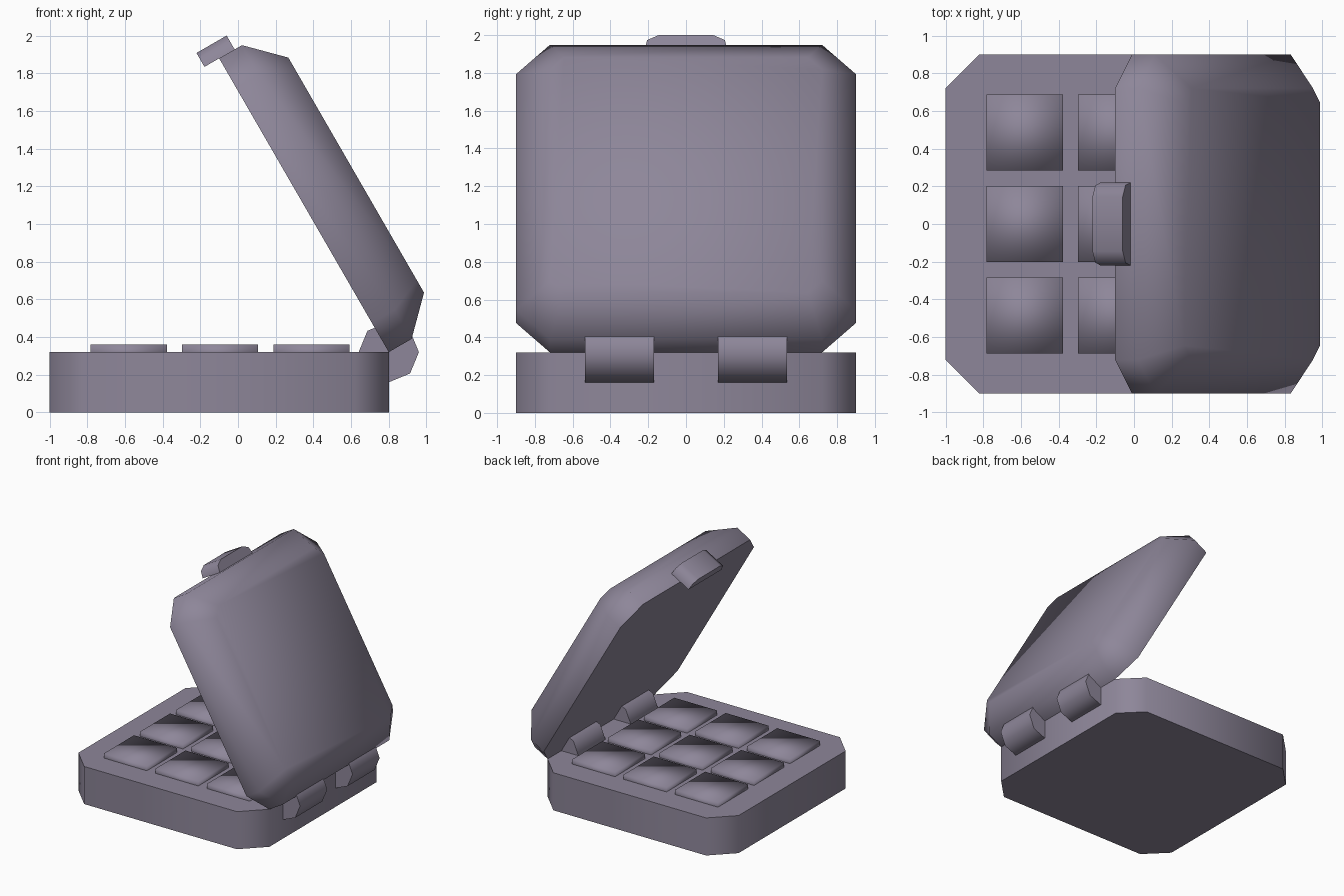
import bpy, bmesh, math
from mathutils import Matrix, Vector

cube = bpy.data.objects.get("Cube")
if cube:
    bpy.data.objects.remove(cube, do_unlink=True)

mauve = bpy.data.materials.new("mauve_grey")
mauve.use_nodes = True
colour = (0.27, 0.24, 0.32, 1)
mauve.diffuse_color = colour
mauve.node_tree.nodes["Principled BSDF"].inputs["Base Color"].default_value = colour


def loft(name, rings, matrix=Matrix(), angle=60):
    """Skin a stack of equal-sized closed rings and cap both ends."""
    bm = bmesh.new()
    loops = [[bm.verts.new(matrix @ Vector(p)) for p in ring] for ring in rings]
    count = len(rings[0])
    for a, b in zip(loops, loops[1:]):
        for i in range(count):
            j = (i + 1) % count
            bm.faces.new((a[i], a[j], b[j], b[i]))
    bm.faces.new(loops[0])
    bm.faces.new(loops[-1])
    bmesh.ops.recalc_face_normals(bm, faces=bm.faces)
    mesh = bpy.data.meshes.new(name)
    bm.to_mesh(mesh)
    bm.free()
    mesh.materials.append(mauve)
    obj = bpy.data.objects.new(name, mesh)
    bpy.context.collection.objects.link(obj)
    bpy.ops.object.select_all(action="DESELECT")
    obj.select_set(True)
    bpy.context.view_layer.objects.active = obj
    bpy.ops.object.shade_smooth_by_angle(angle=math.radians(angle))
    return obj


def chamfered_square(cx, half, cut, z):
    """Square outline with its four corners cut at 45 degrees."""
    k = half - cut
    corners = [(half, -k), (half, k), (k, half), (-k, half),
               (-half, k), (-half, -k), (-k, -half), (k, -half)]
    return [(cx + x, y, z) for x, y in corners]


HALF, CUT, HEIGHT = 0.9, 0.18, 0.32
HINGE_X = 0.8

# Tray
loft("tray", [chamfered_square(HINGE_X - HALF, HALF, CUT, z) for z in (0, HEIGHT)])

# Pans, three by three, with fully softened edges
for col in range(3):
    for row in range(3):
        cx, cy = -0.58 + 0.485 * col, -0.485 + 0.485 * row
        rings = [[(cx + sx * 0.202, cy + sy * 0.202, z)
                  for sx, sy in ((-1, -1), (1, -1), (1, 1), (-1, 1))]
                 for z in (0.28, 0.36)]
        loft(f"pan_{col}_{row}", rings, angle=180)

# Lid, opened about the hinge line
opened = Matrix.Translation((HINGE_X, 0, HEIGHT)) @ Matrix.Rotation(math.radians(60), 4, "Y")
rim, inset = 0.14, 0.18
inner_cut = CUT - inset * (2 - math.sqrt(2))
loft("lid", [chamfered_square(-HALF, HALF, CUT, 0),
             chamfered_square(-HALF, HALF, CUT, rim),
             chamfered_square(-HALF, HALF - inset, inner_cut, HEIGHT)], opened)

# Latch on the free edge of the lid
side = [(-1.80, 0.22), (-1.855, 0.205), (-1.885, 0.145)]
outline = side + [(x, -y) for x, y in reversed(side)]
loft("latch", [[(x, y, z) for x, y in outline] for z in (-0.09, 0.095)], opened)

# Hinge barrels
for label, s in (("left", 1), ("right", -1)):
    rings = [[(HINGE_X + 0.16 * math.cos(i * math.pi / 4), s * y,
               HEIGHT + 0.16 * math.sin(i * math.pi / 4)) for i in range(8)]
             for y in (0.17, 0.535)]
    loft("back_hinge" if s > 0 else "front_hinge", rings)
